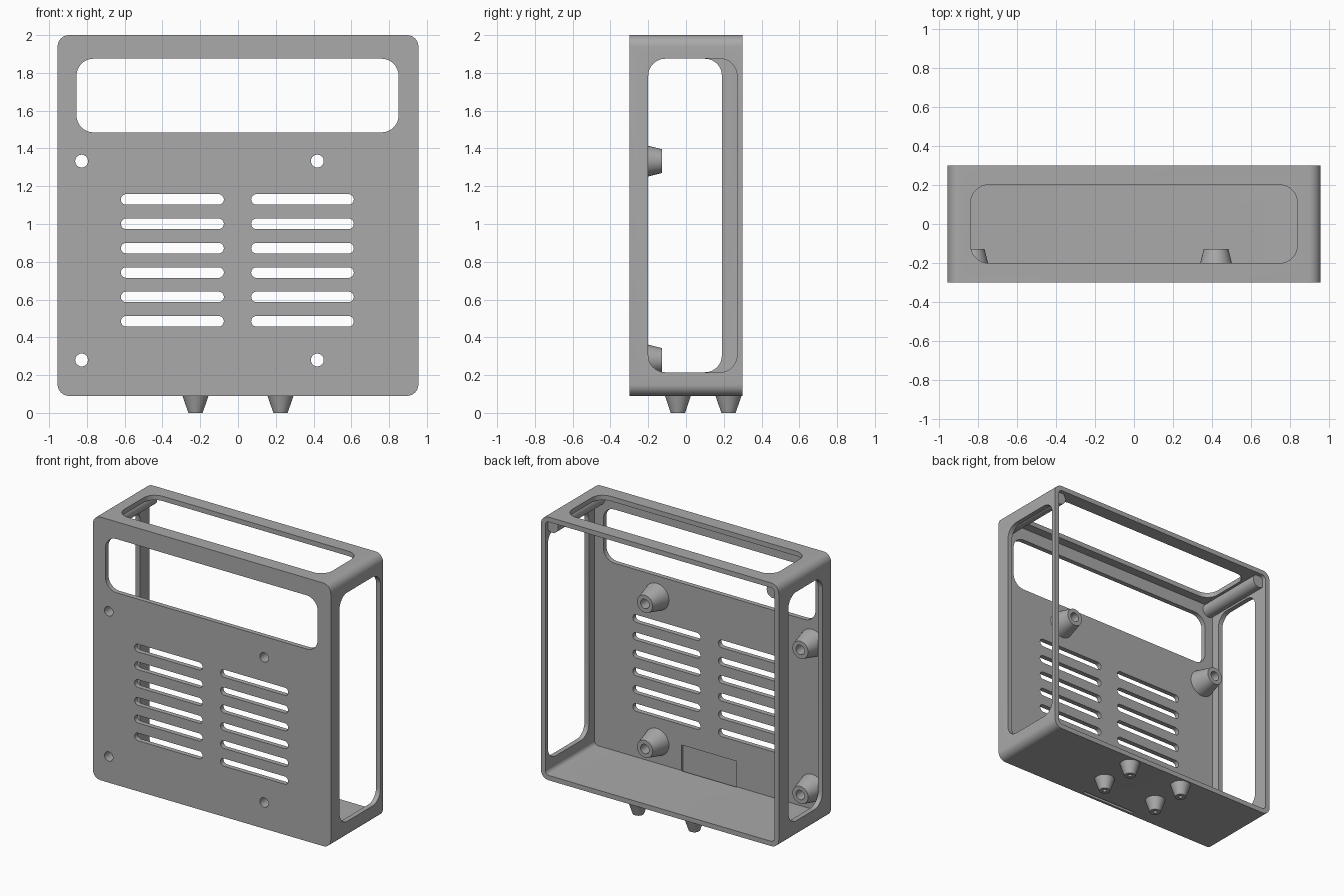
import bpy
import bmesh
import math
from mathutils import Matrix

if "Cube" in bpy.data.objects:
    bpy.data.objects.remove(bpy.data.objects["Cube"], do_unlink=True)

grey = bpy.data.materials.new("plain_grey")
grey.use_nodes = True
colour = (0.4, 0.4, 0.4, 1)
grey.diffuse_color = colour
grey.node_tree.nodes["Principled BSDF"].inputs["Base Color"].default_value = colour

W, D, Z0, Z1 = 0.955, 0.3, 0.09, 2.0   # half width, half depth, case bottom and top
T = 0.035                              # wall thickness
INNER = -D + T                         # inside face of the front panel


def finish(name, bm):
    bmesh.ops.recalc_face_normals(bm, faces=bm.faces[:])
    mesh = bpy.data.meshes.new(name)
    bm.to_mesh(mesh)
    bm.free()
    mesh.materials.append(grey)
    obj = bpy.data.objects.new(name, mesh)
    bpy.context.collection.objects.link(obj)
    return obj


def prism(name, axis, u0, u1, v0, v1, r, d0, d1, steps=8):
    """Rounded rectangle in (u, v), extruded along an axis from d0 to d1."""
    place = {"X": lambda u, v, d: (d, u, v),
             "Y": lambda u, v, d: (u, d, v),
             "Z": lambda u, v, d: (u, v, d)}[axis]
    corners = [(u1 - r, v1 - r), (u0 + r, v1 - r), (u0 + r, v0 + r), (u1 - r, v0 + r)]
    outline = []
    for i, (cu, cv) in enumerate(corners):
        for k in range(steps + 1 if r else 1):
            a = (i + k / steps) * math.pi / 2
            outline.append((cu + r * math.cos(a), cv + r * math.sin(a)))
    bm = bmesh.new()
    near = [bm.verts.new(place(u, v, d0)) for u, v in outline]
    far = [bm.verts.new(place(u, v, d1)) for u, v in outline]
    bm.faces.new(near)
    bm.faces.new(far)
    for i in range(len(near)):
        j = (i + 1) % len(near)
        bm.faces.new((near[i], near[j], far[j], far[i]))
    return finish(name, bm)


def rod(name, x, z, r, y0, y1):
    """Round rod along y."""
    bm = bmesh.new()
    bmesh.ops.create_cone(bm, cap_ends=True, segments=32, radius1=r, radius2=r, depth=y1 - y0,
                          matrix=Matrix.Translation((x, (y0 + y1) / 2, z))
                          @ Matrix.Rotation(-math.pi / 2, 4, "X"))
    return finish(name, bm)


def lathe(name, profile, matrix, segments=32):
    """Closed (radius, height) profile turned round the local z axis."""
    bm = bmesh.new()
    rings = []
    for s in range(segments):
        a = math.tau * s / segments
        rings.append([bm.verts.new(matrix @ Matrix.Rotation(a, 4, "Z") @ Matrix.Translation((r, 0, h))
                                   .to_translation()) for r, h in profile])
    n = len(profile)
    for s in range(segments):
        a, b = rings[s], rings[(s + 1) % segments]
        for i in range(n):
            j = (i + 1) % n
            bm.faces.new((a[i], b[i], b[j], a[j]))
    return finish(name, bm)


# Case: rounded block, hollowed from the back
case = prism("case", "Y", -W, W, Z0, Z1, 0.06, -D, D)
cutters = [prism("cavity", "Y", -W + T, W - T, Z0 + T, Z1 - T, 0.03, INNER, D + 0.1)]

# Windows in the front, top and both sides
cutters += [
    prism("front_window", "Y", -0.855, 0.85, 1.485, 1.875, 0.09, -D - 0.1, 0),
    prism("top_window", "Z", -0.835, 0.835, -0.2, 0.2, 0.09, 1.8, 2.1),
    prism("left_window", "X", -0.2, 0.27, 0.215, 1.875, 0.09, 0.8, 1.1),
    prism("right_window", "X", -0.2, 0.19, 0.215, 1.875, 0.09, -1.1, -0.8),
]

# Two columns of vent slots
for x0, x1 in ((-0.62, -0.075), (0.07, 0.613)):
    for i in range(6):
        z = 1.13 - 0.129 * i
        cutters.append(prism("vent", "Y", x0, x1, z - 0.028, z + 0.028, 0.0279, -D - 0.1, 0))

# Screw holes, and the shallow pocket behind the front panel
mounts = [(x, z) for x in (-0.828, 0.42) for z in (0.28, 1.333)]
cutters += [rod("screw_hole", x, z, 0.034, -D - 0.1, -0.2) for x, z in mounts]
cutters.append(prism("pocket", "Y", -0.22, 0.22, 0, 0.31, 0, INNER - 0.017, INNER + 0.005))

for cutter in cutters:
    cutter.hide_render = True
    mod = case.modifiers.new("cut", "BOOLEAN")
    mod.operation = "DIFFERENCE"
    mod.solver = "EXACT"
    mod.object = cutter
bpy.context.view_layer.update()
evaluated = case.evaluated_get(bpy.context.evaluated_depsgraph_get())
cut_mesh = bpy.data.meshes.new_from_object(evaluated)
case.modifiers.clear()
case.data = cut_mesh
for cutter in cutters:
    bpy.data.objects.remove(cutter, do_unlink=True)
parts = [case]

# Tapered hollow standoffs on the inside of the front panel
for x, z in mounts:
    turn = Matrix.Translation((x, INNER, z)) @ Matrix.Rotation(-math.pi / 2, 4, "X")
    parts.append(lathe("standoff", [(0.098, -0.002), (0.063, 0.137), (0.034, 0.137), (0.034, -0.002)], turn))

# Tapered feet with small screw holes
for x in (-0.225, 0.225):
    for y in (-0.043, 0.225):
        parts.append(lathe("foot", [(0.038, 0), (0.069, 0.092), (0.014, 0.092), (0.014, 0)],
                           Matrix.Translation((x, y, 0))))

# Corner posts under the top
for side in (-1, 1):
    parts.append(rod("corner_post", side * 0.887, 1.927, 0.05, INNER - 0.005, 0.27))

bpy.ops.object.select_all(action="DESELECT")
for part in parts:
    part.select_set(True)
bpy.context.view_layer.objects.active = case
bpy.ops.object.shade_smooth_by_angle(angle=math.radians(30))
